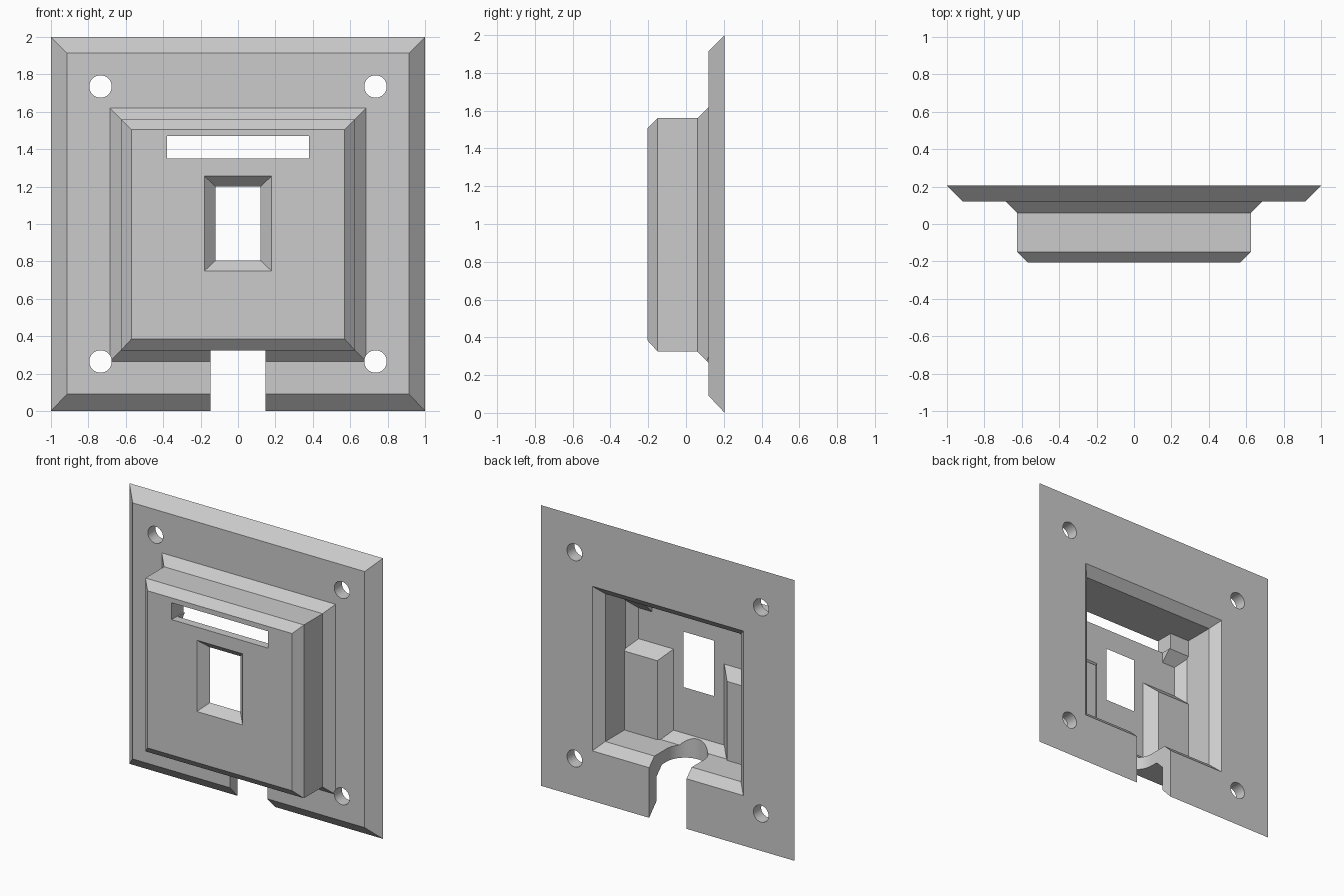
import bpy, bmesh, math

if "Cube" in bpy.data.objects:
    bpy.data.objects.remove(bpy.data.objects["Cube"])


def finish(bm, name):
    bmesh.ops.recalc_face_normals(bm, faces=bm.faces)
    me = bpy.data.meshes.new(name)
    bm.to_mesh(me)
    bm.free()
    ob = bpy.data.objects.new(name, me)
    bpy.context.collection.objects.link(ob)
    return ob


def loft(name, rings):
    """Closed solid through rectangles (y, x0, x1, z0, z1)."""
    bm = bmesh.new()
    loops = [[bm.verts.new(p) for p in ((a, y, c), (b, y, c), (b, y, d), (a, y, d))]
             for y, a, b, c, d in rings]
    for p, q in zip(loops, loops[1:]):
        for i in range(4):
            j = (i + 1) % 4
            bm.faces.new((p[i], p[j], q[j], q[i]))
    bm.faces.new(loops[0])
    bm.faces.new(loops[-1])
    return finish(bm, name)


def prism(name, pts, vec):
    """Flat outline extruded along a vector."""
    bm = bmesh.new()
    face = bm.faces.new([bm.verts.new(p) for p in pts])
    ext = bmesh.ops.extrude_face_region(bm, geom=[face])["geom"]
    bmesh.ops.translate(bm, vec=vec, verts=[v for v in ext if isinstance(v, bmesh.types.BMVert)])
    return finish(bm, name)


def boolean(target, tool, operation):
    mod = target.modifiers.new("cut", 'BOOLEAN')
    mod.operation, mod.solver, mod.object = operation, 'EXACT', tool
    bpy.context.view_layer.objects.active = target
    bpy.ops.object.modifier_apply(modifier=mod.name)
    bpy.data.objects.remove(tool)


# Bevelled back plate and raised box in one stepped solid
cover = loft("wall_plate_cover", [
    (0.205, -1, 1, 0, 2),
    (0.12, -0.915, 0.915, 0.09, 1.915),
    (0.12, -0.685, 0.685, 0.265, 1.62),
    (0.06, -0.625, 0.625, 0.325, 1.56),
    (-0.15, -0.625, 0.625, 0.325, 1.56),
    (-0.205, -0.57, 0.57, 0.385, 1.505)])

# Rear cavity with chamfered mouth and inner corners
boolean(cover, loft("cavity", [
    (0.225, -0.615, 0.615, 0.337, 1.55),
    (0.145, -0.535, 0.535, 0.417, 1.47),
    (-0.085, -0.535, 0.535, 0.417, 1.47),
    (-0.145, -0.475, 0.475, 0.477, 1.47)]), 'DIFFERENCE')

# Inner support posts and slot end blocks, mirrored left and right
for s in (-1, 1):
    def side(y, a, b, c, d):
        return (y, min(s * a, s * b), max(s * a, s * b), c, d)
    boolean(cover, loft("support_post", [
        side(-0.07, 0.275, 0.56, 0.40, 0.98),
        side(-0.16, 0.185, 0.56, 0.40, 1.07)]), 'UNION')
    boolean(cover, loft("slot_end_block", [
        side(-0.07, 0.37, 0.56, 1.35, 1.49),
        side(-0.16, 0.37, 0.56, 1.26, 1.49)]), 'UNION')

# Wide slot
boolean(cover, loft("slot", [(0, -0.38, 0.38, 1.35, 1.47),
                             (-0.3, -0.38, 0.38, 1.35, 1.47)]), 'DIFFERENCE')

# Flared window
boolean(cover, loft("window", [
    (-0.10, -0.12, 0.12, 0.805, 1.2),
    (-0.145, -0.12, 0.12, 0.805, 1.2),
    (-0.225, -0.20, 0.20, 0.73, 1.275)]), 'DIFFERENCE')

# Cable notch with rounded end, cut upward through the floor
R, N = 0.147, 24
outline = [(R, 0.3, -0.1)]
outline += [(R * math.cos(math.pi * i / N), 0.01 - R * math.sin(math.pi * i / N), -0.1)
            for i in range(N + 1)]
outline += [(-R, 0.3, -0.1)]
boolean(cover, prism("cable_notch", outline, (0, 0, 0.65)), 'DIFFERENCE')

# Screw holes
for x in (-0.735, 0.735):
    for z in (0.265, 1.735):
        ring = [(x + 0.06 * math.cos(math.tau * i / 32), 0.3, z + 0.06 * math.sin(math.tau * i / 32))
                for i in range(32)]
        boolean(cover, prism("screw_hole", ring, (0, -0.4, 0)), 'DIFFERENCE')

# Smooth only the round cuts
bpy.ops.object.select_all(action='DESELECT')
cover.select_set(True)
bpy.context.view_layer.objects.active = cover
bpy.ops.object.shade_smooth_by_angle(angle=math.radians(20))
